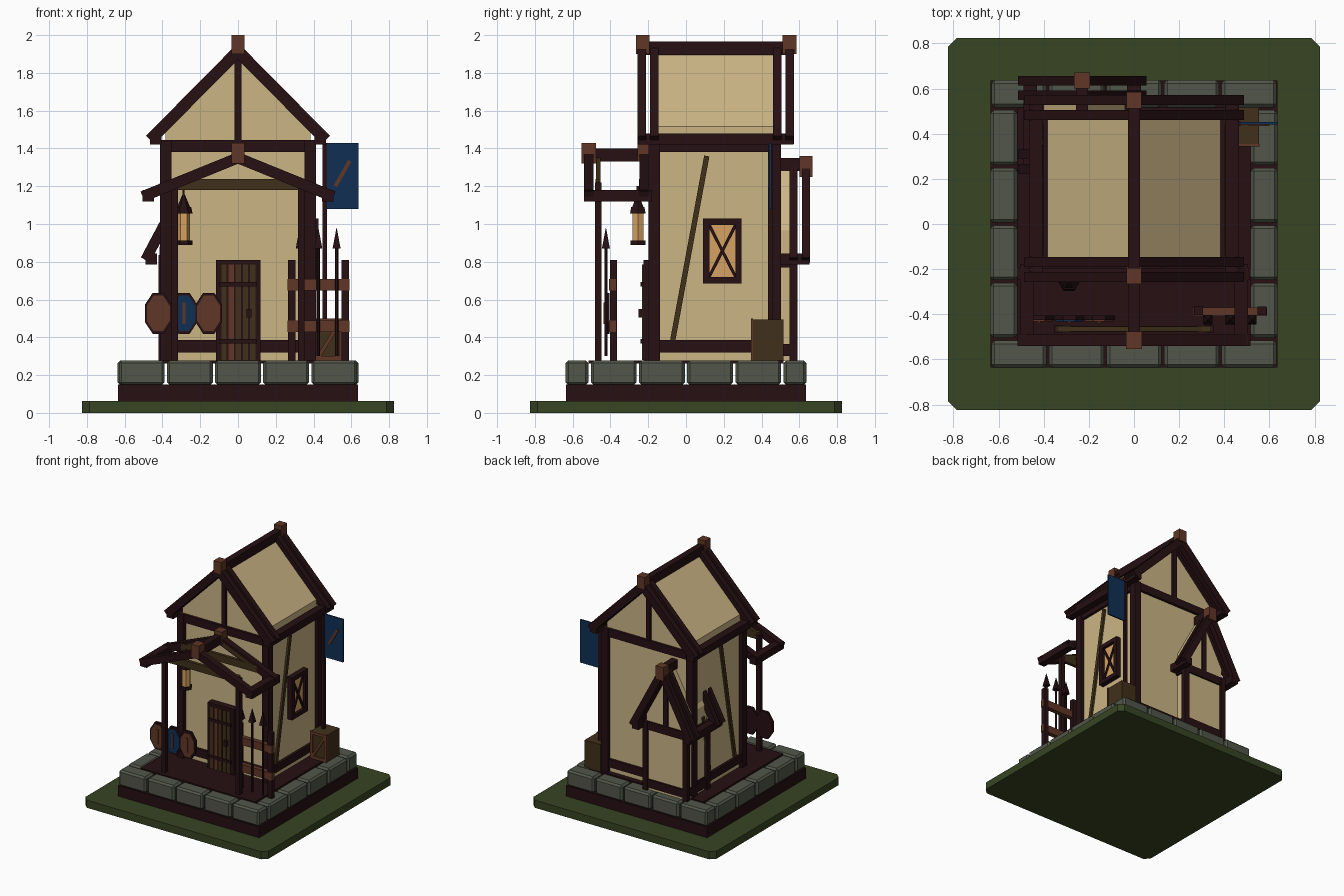
import bpy, bmesh, math
from mathutils import Vector, Matrix

if "Cube" in bpy.data.objects:
    bpy.data.objects.remove(bpy.data.objects["Cube"])


def material(name, rgb):
    m = bpy.data.materials.new(name)
    m.diffuse_color = (*rgb, 1)
    m.use_nodes = True
    m.node_tree.nodes["Principled BSDF"].inputs["Base Color"].default_value = m.diffuse_color
    return m


GRASS = material("grass green", (0.038, 0.058, 0.017))
DARK = material("dark timber", (0.019, 0.005, 0.006))
STONE = material("grey stone", (0.083, 0.092, 0.067))
CREAM = material("cream plaster", (0.60, 0.46, 0.235))
BROWN = material("reddish brown wood", (0.115, 0.037, 0.019))
OLIVE = material("olive brown wood", (0.052, 0.030, 0.010))
BLUE = material("banner blue", (0.005, 0.028, 0.088))
GLOW = material("amber glass", (0.66, 0.36, 0.12))


def finish(name, bm, mat):
    bmesh.ops.recalc_face_normals(bm, faces=bm.faces)
    me = bpy.data.meshes.new(name)
    bm.to_mesh(me)
    bm.free()
    me.materials.append(mat)
    ob = bpy.data.objects.new(name, me)
    bpy.context.collection.objects.link(ob)
    return ob


def box(name, x, y, z, mat, bevel=0):
    """Box from (min, max) pairs."""
    bm = bmesh.new()
    c = [(a + b) / 2 for a, b in (x, y, z)]
    s = [b - a for a, b in (x, y, z)]
    bmesh.ops.create_cube(bm, size=1, matrix=Matrix.Translation(c) @ Matrix.Diagonal((*s, 1)))
    if bevel:
        bmesh.ops.bevel(bm, geom=bm.edges[:], offset=bevel, segments=1, affect='EDGES')
    return finish(name, bm, mat)


def beam(name, p, q, w, t, mat, hint=(0, 1, 0)):
    """Square beam from p to q, t thick along the hint axis and w across it."""
    p, q, side = Vector(p), Vector(q), Vector(hint)
    d = (q - p).normalized()
    up = d.cross(side).normalized()
    m = Matrix((side * t, up * w, d * (q - p).length)).transposed().to_4x4()
    bm = bmesh.new()
    bmesh.ops.create_cube(bm, size=1, matrix=Matrix.Translation((p + q) / 2) @ m)
    return finish(name, bm, mat)


def extrude_y(name, pts, y0, y1, mat):
    """Profile in x, z swept from y0 to y1."""
    bm = bmesh.new()
    f = bm.faces.new([bm.verts.new((x, y0, z)) for x, z in pts])
    r = bmesh.ops.extrude_face_region(bm, geom=[f])
    bmesh.ops.translate(bm, vec=(0, y1 - y0, 0), verts=[v for v in r['geom'] if isinstance(v, bmesh.types.BMVert)])
    return finish(name, bm, mat)


def cone(name, c, z0, z1, r0, r1, sides, mat):
    bm = bmesh.new()
    bmesh.ops.create_cone(bm, cap_ends=True, segments=sides, radius1=r0, radius2=r1, depth=z1 - z0,
                          matrix=Matrix.Translation((c[0], c[1], (z0 + z1) / 2)) @ Matrix.Rotation(math.pi / sides, 4, 'Z'))
    return finish(name, bm, mat)


def roof_frame(name, cx, apex, half, eave, ys, y_span, w, t):
    """Rafter pairs at each y, eave purlins and ridge beam over y_span."""
    for s in (-1, 1):
        for y in ys:
            beam(name + "_rafter", (cx, y, apex), (cx + s * half, y, eave), w, t, DARK)
        x = cx + s * (half - 0.03)
        box(name + "_eave_purlin", (x - .03, x + .03), y_span, (eave - .025, eave + .035), DARK)
    box(name + "_ridge_beam", (cx - .026, cx + .026), y_span, (apex - .02, apex + .05), DARK)


def timber_house(name, cx, half, y0, y1, wall, eave, apex, post, sill):
    """Plaster body with corner posts, sills, top beams and king posts."""
    extrude_y(name + "_walls", [(cx - half, .275), (cx + half, .275), (cx + half, eave), (cx, apex), (cx - half, eave)],
              y0, y1, CREAM)
    p = post / 2
    for z0, z1 in ((sill, sill + .065), (wall - .065, wall)):
        for y in (y0, y1):
            box(name + "_cross_beam", (cx - half, cx + half), (y - p * .7, y + p * .7), (z0, z1), DARK)
        for s in (-1, 1):
            x = cx + s * half
            box(name + "_side_beam", (x - p * .7, x + p * .7), (y0, y1), (z0, z1), DARK)
    for y in (y0, y1):
        box(name + "_king_post", (cx - .019, cx + .019), (y - p * .6, y + p * .6), (wall, apex - .02), DARK)
        for s in (-1, 1):
            x = cx + s * half
            box(name + "_corner_post", (x - p, x + p), (y - p, y + p), (.275, wall), DARK)


# Ground, plinth, floor and stone ring
base = box("grass_base", (-.825, .825), (-.825, .825), (0, .062), GRASS)
bm = bmesh.new()
bm.from_mesh(base.data)
corners = [e for e in bm.edges if abs(e.verts[0].co.z - e.verts[1].co.z) > .01]
bmesh.ops.bevel(bm, geom=corners, offset=.04, segments=1, affect='EDGES')
bm.to_mesh(base.data)
bm.free()
box("plinth", (-.635, .635), (-.635, .635), (.06, .15), DARK)
box("floor", (-.515, .515), (-.515, .515), (.262, .277), DARK)
for s in (-1, 1):
    a, b = sorted((s * .637, s * .517))
    for i in range(5):
        x = -.637 + i * .2548
        box("end_stone", (x + .006, x + .249), (a, b), (.148, .277), STONE, .014)
    for i in range(4):
        y = -.51 + i * .255
        box("side_stone", (a, b), (y + .006, y + .249), (.148, .277), STONE, .014)

# Main house and roof
timber_house("house", 0, .383, -.168, .472, 1.445, 1.515, 1.905, .06, .32)
roof_frame("roof", 0, 1.915, .465, 1.445, (-.235, -.168, .483, .55), (-.255, .57), .062, .045)
for y in (-.23, .548):
    box("roof_ridge_cap", (-.034, .034), (y - .036, y + .036), (1.90, 2.0), BROWN)
for s in (-1, 1):
    beam("wall_brace", (s * .387, -.07, .385), (s * .387, .11, 1.36), .028, .025, OLIVE, (1, 0, 0))

# Rear dormer wing
timber_house("dormer", -.22, .18, .31, .568, .835, .965, 1.30, .042, .30)
roof_frame("dormer_roof", -.23, 1.30, .26, .81, (.245, .31, .57, .635), (.23, .655), .055, .042)
box("dormer_ridge_cap", (-.265, -.195), (.6, .67), (1.25, 1.36), BROWN)
beam("dormer_brace", (-.405, .28, .42), (-.405, .36, .88), .024, .02, OLIVE, (1, 0, 0))

# Porch
roof_frame("porch", 0, 1.35, .505, 1.145, (-.515, -.22), (-.54, -.18), .058, .05)
for y, z in ((-.515, 1.32), (-.22, 1.33)):
    box("porch_ridge_cap", (-.035, .035), (y - .038, y + .038), (z, 1.43), BROWN)
for y in (-.465, -.235):
    box("porch_tie_beam", (-.34, .34), (y - .013, y + .013), (1.18, 1.238), OLIVE)
    for s in (-1, 1):
        beam("porch_inner_rafter", (0, y, 1.345), (s * .34, y, 1.205), .03, .024, OLIVE)
for s in (-1, 1):
    box("porch_post", (s * .335 - .018, s * .335 + .018), (-.483, -.447), (.275, 1.22), DARK)

# Door with planks, straps and knob
box("door_frame", (-.117, .12), (-.225, -.168), (.275, .81), DARK)
for i in range(5):
    x = -.088 + i * .038
    box("door_plank", (x, x + .028), (-.232, -.2), (.28, .785), BROWN if i == 1 else OLIVE)
for z in (.38, .68):
    box("door_strap", (-.1, .1), (-.24, -.2), (z - .012, z + .012), DARK)
box("door_knob", (.046, .072), (-.252, -.22), (.505, .55), DARK)

# Right wall window with crossed bars
box("window_pane", (.38, .402), (.115, .27), (.71, 1.01), GLOW)
for y in (.107, .278):
    box("window_jamb", (.38, .425), (y - .017, y + .017), (.685, 1.03), DARK)
for z in (.702, 1.013):
    box("window_rail", (.38, .425), (.09, .295), (z - .017, z + .017), DARK)
for z0, z1 in ((.715, 1.0), (1.0, .715)):
    beam("window_cross_bar", (.405, .12, z0), (.405, .265, z1), .016, .014, DARK, (1, 0, 0))

# Hanging lantern
L = (-.288, -.255)
cone("lantern_base", L, .888, .912, .046, .046, 6, DARK)
cone("lantern_glass", L, .912, 1.06, .034, .034, 6, GLOW)
cone("lantern_cap", L, 1.055, 1.09, .048, .04, 6, DARK)
cone("lantern_spire", L, 1.09, 1.16, .034, .005, 6, DARK)
box("lantern_hook", (L[0] - .006, L[0] + .006), (L[1] - .006, L[1] + .006), (1.13, 1.2), DARK)

# Octagonal shields


def octagon(cx, cz, rx, rz):
    return [(cx + rx * math.cos(a), cz + rz * math.sin(a))
            for a in (math.pi / 8 + i * math.pi / 4 for i in range(8))]


for x, mat in ((-.422, BROWN), (-.286, BLUE), (-.155, BROWN)):
    extrude_y("shield_rim", octagon(x, .527, .077, .118), -.425, -.405, DARK)
    extrude_y("shield_face", octagon(x, .527, .066, .102), -.432, -.42, mat)
    box("shield_ridge", (x - .008, x + .008), (-.438, -.43), (.47, .585), BROWN)

# Weapon rack and spears
for x in (.285, .567):
    box("rack_post", (x - .02, x + .02), (-.402, -.366), (.275, .81), DARK)
for z in (.458, .678):
    box("rack_rail", (.262, .59), (-.408, -.37), (z - .031, z + .031), BROWN)
for x in (.327, .425, .522):
    cone("spear_shaft", (x, -.424), .3, .89, .009, .009, 6, DARK)
    cone("spear_head", (x, -.424), .87, .98, .03, .001, 4, DARK)

# Crate
box("crate_body", (.41, .553), (.352, .515), (.277, .495), OLIVE)
for x in (.418, .545):
    box("crate_upright", (x - .011, x + .011), (.343, .355), (.277, .5), BROWN)
for z in (.29, .487):
    box("crate_rail", (.41, .553), (.343, .355), (z - .012, z + .012), BROWN)
beam("crate_diagonal", (.425, .349, .295), (.54, .349, .48), .02, .012, BROWN)

# Banner on a pole
box("banner_pole", (.448, .472), (.433, .457), (.277, 1.43), DARK)
box("banner_cloth", (.47, .637), (.44, .452), (1.08, 1.43), BLUE)
beam("banner_stripe", (.515, .437, 1.2), (.592, .437, 1.335), .02, .008, BROWN)
